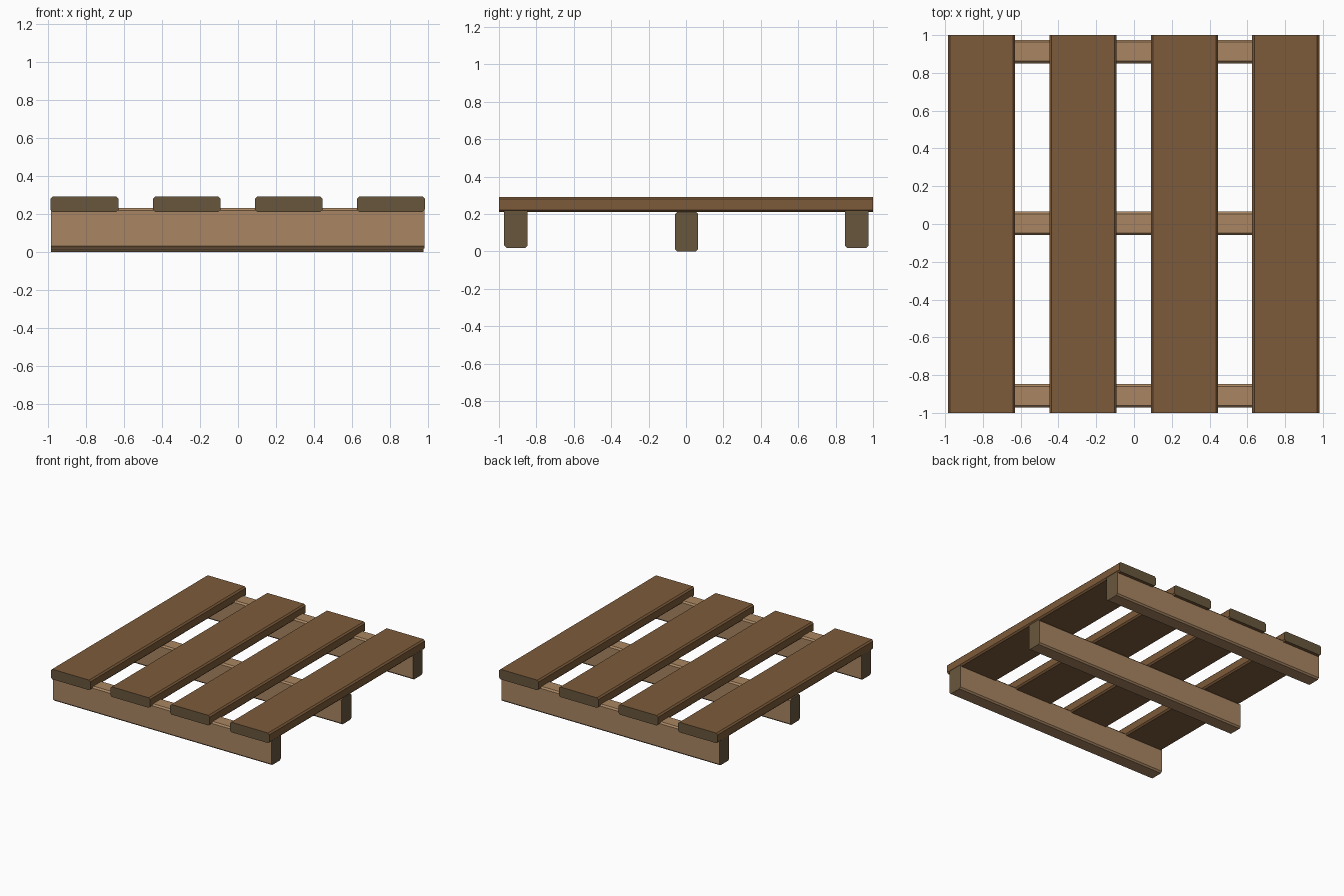
import bpy

if "Cube" in bpy.data.objects:
    bpy.data.objects.remove(bpy.data.objects["Cube"])


def material(name, rgb):
    mat = bpy.data.materials.new(name)
    mat.diffuse_color = [(c / 255) ** 2.2 for c in rgb] + [1]
    mat.use_nodes = True
    mat.node_tree.nodes["Principled BSDF"].inputs["Base Color"].default_value = mat.diffuse_color
    return mat


SLAT_WOOD = material("slat_wood", (124, 91, 60))
BEAM_WOOD = material("beam_wood", (168, 133, 98))
END_GRAIN = material("end_grain", (104, 87, 62))


def plank(name, axis, lo, hi, wood, c=0.012):
    """Box with its four long edges chamfered and end-grain caps, running along axis."""
    across = 1 - axis
    a0, a1, z0, z1 = lo[across], hi[across], lo[2], hi[2]
    profile = [(a0 + c, z0), (a1 - c, z0), (a1, z0 + c), (a1, z1 - c),
               (a1 - c, z1), (a0 + c, z1), (a0, z1 - c), (a0, z0 + c)]
    verts = []
    for end in (lo[axis], hi[axis]):
        for a, z in profile:
            verts.append((end, a, z) if axis == 0 else (a, end, z))
    n = len(profile)
    faces = [(i, (i + 1) % n, (i + 1) % n + n, i + n) for i in range(n)]
    faces += [tuple(reversed(range(n))), tuple(range(n, 2 * n))]
    if axis == 1:
        faces = [f[::-1] for f in faces]
    mesh = bpy.data.meshes.new(name)
    mesh.from_pydata(verts, [], faces)
    mesh.materials.append(wood)
    mesh.materials.append(END_GRAIN)
    for poly in mesh.polygons[-2:]:
        poly.material_index = 1
    bpy.context.collection.objects.link(bpy.data.objects.new(name, mesh))


# Deck slats running front to back
for i in range(4):
    x = -0.807 + i * 0.537
    plank(f"deck_slat_{i + 1}", 1, (x - 0.178, -1, 0.21), (x + 0.178, 1, 0.292), SLAT_WOOD)

# Support beams running left to right; the middle one sits slightly lower
for name, y, z, x0, x1 in (("front_beam", -0.91, 0.019, -0.984, 0.98),
                           ("middle_beam", 0.003, 0.0, -0.984, 0.975),
                           ("back_beam", 0.913, 0.019, -0.984, 0.98)):
    plank(name, 0, (x0, y - 0.062, z), (x1, y + 0.062, z + 0.212), BEAM_WOOD)
